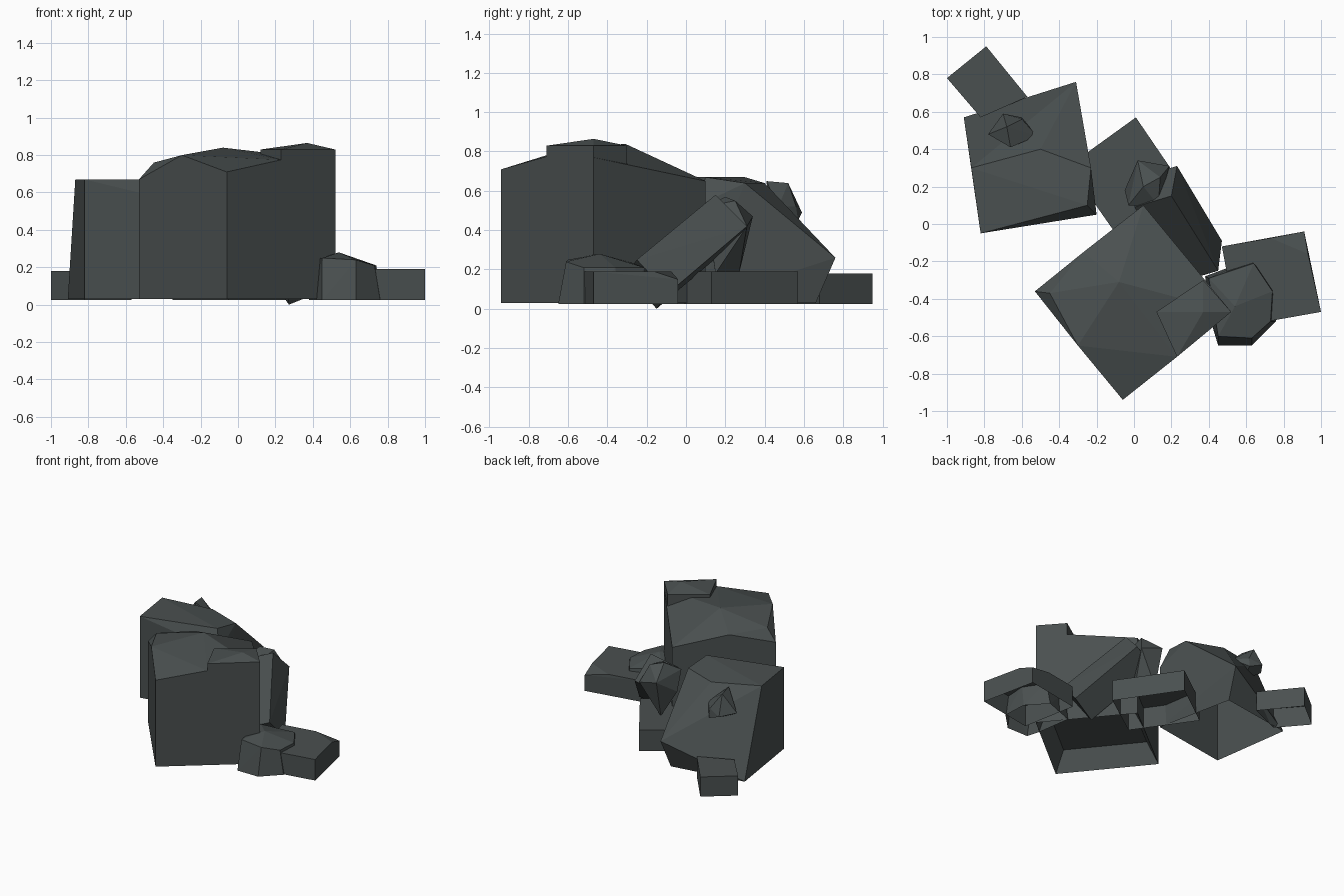
import bpy, bmesh
from mathutils import Vector

if "Cube" in bpy.data.objects:
    bpy.data.objects.remove(bpy.data.objects["Cube"])

stone = bpy.data.materials.new("dark_grey_stone")
stone.diffuse_color = (0.068, 0.080, 0.080, 1)
stone.use_nodes = True
stone.node_tree.nodes["Principled BSDF"].inputs["Base Color"].default_value = stone.diffuse_color


def ring(pts, z):
    return [(x, y, z) for x, y in pts]


def rock(name, pts, base="closed"):
    """Faceted stone: convex hull of a few corners, base closed, open or hollowed."""
    bm = bmesh.new()
    for p in pts:
        bm.verts.new(p)
    res = bmesh.ops.convex_hull(bm, input=bm.verts[:])
    junk = {g for g in res["geom_interior"] + res["geom_unused"] if isinstance(g, bmesh.types.BMVert)}
    bmesh.ops.delete(bm, geom=list(junk), context="VERTS")
    bmesh.ops.recalc_face_normals(bm, faces=bm.faces[:])
    bmesh.ops.dissolve_limit(bm, angle_limit=0.03, verts=bm.verts[:], edges=bm.edges[:])
    under = [f for f in bm.faces if f.normal.z < -0.95]
    if base == "open":
        bmesh.ops.delete(bm, geom=under, context="FACES")
    elif base == "hollow":
        bmesh.ops.inset_region(bm, faces=under, thickness=0.1, depth=-0.15)
    me = bpy.data.meshes.new(name)
    bm.to_mesh(me)
    bm.free()
    me.materials.append(stone)
    ob = bpy.data.objects.new(name, me)
    bpy.context.collection.objects.link(ob)
    return ob


# Large block with a faceted crown
rock("large_block",
     ring([(-.53, -.36), (-.06, -.94), (.52, -.47), (.05, .10)], .03) +
     [(-.53, -.36, .67), (-.06, -.94, .71), (.52, -.47, .77), (.05, .10, .65),
      (-.45, -.37, .76), (-.30, -.65, .80), (-.08, -.31, .84), (-.27, -.15, .74),
      (.23, -.71, .775), (.12, -.47, .80), (.24, -.13, .69)], "hollow")

# Raised cap on the right side of the large block
cap = [(.23, -.71), (.52, -.47), (.37, -.30), (.12, -.47)]
rock("large_block_cap", ring(cap, .70) + ring(cap, .83) + [(.37, -.47, .865)])

# Sloping left block
rock("left_block",
     ring([(-.82, -.05), (-.20, .05), (-.33, .66), (-.91, .57)], .03) +
     [(-.82, -.05, .67), (-.25, .10, .67), (-.20, .05, .52), (-.23, .30, .64),
      (-.87, .30, .67), (-.50, .40, .64), (-.31, .76, .26)], "open")

# Small shard stuck on the left block
rock("left_block_shard",
     [(-.66, .41, .65), (-.68, .52, .64), (-.78, .48, .50), (-.70, .59, .49),
      (-.52, .47, .52), (-.60, .57, .45), (-.65, .42, .42), (-.60, .56, .52)])

# Low flat slabs on the ground
slabs = {
    "back_left_slab": ([(-1, .78), (-.79, .95), (-.57, .68), (-.82, .57)], .18),
    "back_slab": ([(.01, .57), (-.35, .31), (-.05, -.12), (.31, .13)], .19),
}
for name, (corners, top) in slabs.items():
    rock(name, ring(corners, .025) + ring(corners, top), "open")

right = [(.47, -.12), (.91, -.04), (1, -.47), (.55, -.55)]
rock("right_slab", ring(right, .025) + [(.47, -.12, .19), (.73, -.075, .19), (.93, -.16, .19),
                                        (.91, -.04, .15), (1, -.47, .19), (.55, -.55, .19)], "open")

# Leaning slab: one slanted face pushed back along its normal
face = [Vector(p) for p in [(.45, -.25, .25), (.20, .15, .58), (.23, .31, .42), (.47, -.09, .08)]]
push = Vector((-.90, -.27, -.36)) * .22
rock("leaning_slab", face + [p + push for p in face])

# Small shard behind the leaning slab
rock("back_shard",
     [(.02, .34, .47), (.14, .25, .55), (-.05, .18, .36), (-.03, .10, .50), (.13, .10, .52),
      (.19, .31, .42), (.05, .20, .57), (.03, .27, .18), (.12, .15, .18)])

# Small boulder at the front right
rock("front_boulder",
     ring([(.42, -.55), (.45, -.65), (.63, -.65), (.76, -.52), (.75, -.33), (.62, -.19), (.38, -.28)], .025) +
     [(.45, -.60, .25), (.63, -.61, .24), (.73, -.52, .21), (.74, -.36, .21),
      (.64, -.21, .21), (.40, -.29, .24), (.54, -.44, .28)], "open")

# Settle the whole pile so its lowest point touches the ground
bpy.context.view_layer.update()
low = min(v.co.z for o in bpy.data.objects for v in o.data.vertices)
for o in bpy.data.objects:
    o.location.z -= low
